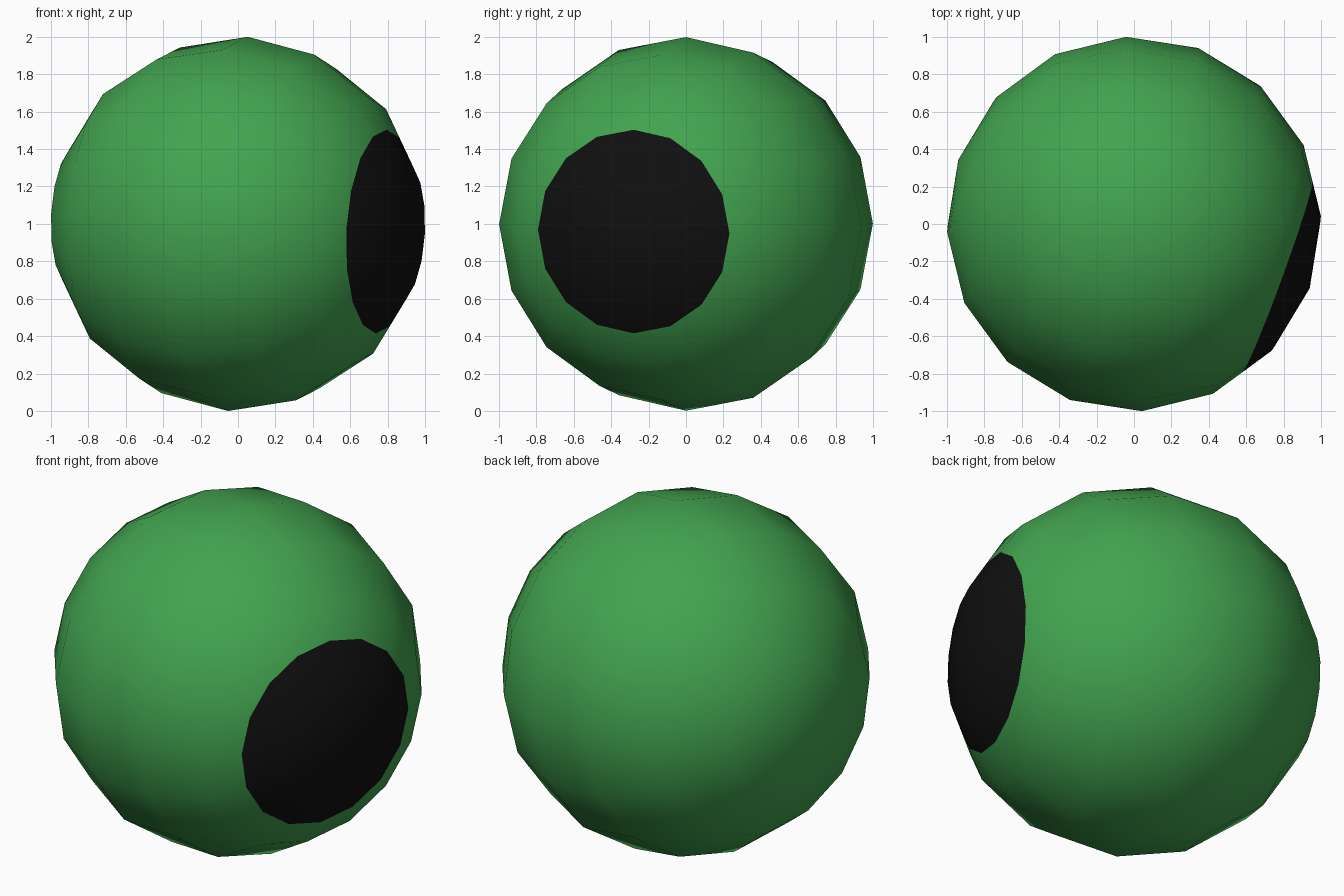
import bpy, bmesh
from math import cos, radians
from mathutils import Vector, Matrix

if "Cube" in bpy.data.objects:
    bpy.data.objects.remove(bpy.data.objects["Cube"])


def material(name, rgb):
    mat = bpy.data.materials.new(name)
    mat.diffuse_color = (*rgb, 1)
    mat.use_nodes = True
    mat.node_tree.nodes["Principled BSDF"].inputs["Base Color"].default_value = mat.diffuse_color
    return mat


# Low-poly ball, cut halfway between the second and third rings for the colour edge
cut = (cos(radians(22.5)) + cos(radians(45))) / 2
bm = bmesh.new()
bmesh.ops.create_uvsphere(bm, u_segments=16, v_segments=8, radius=1)
bmesh.ops.bisect_plane(bm, geom=bm.verts[:] + bm.edges[:] + bm.faces[:],
                       plane_co=(0, 0, cut), plane_no=(0, 0, 1))

# Dark cap around the pole
for face in bm.faces:
    face.smooth = True
    face.material_index = int(face.calc_center_median().z > cut)

# Aim the pole to the right and slightly forward
pole = Vector((0.938, -0.343, -0.05)).normalized()
up = Vector((0.0532, 0, 0.9986))
up = (up - pole * up.dot(pole)).normalized()
aim = Matrix((up, pole.cross(up), pole)).transposed().to_4x4()
bm.transform(Matrix.Translation((0, 0, 1)) @ aim)

mesh = bpy.data.meshes.new("ball")
bm.to_mesh(mesh)
bm.free()
mesh.materials.append(material("green", (0.055, 0.37, 0.08)))
mesh.materials.append(material("black", (0.005, 0.005, 0.005)))
ball = bpy.data.objects.new("ball", mesh)
bpy.context.collection.objects.link(ball)
